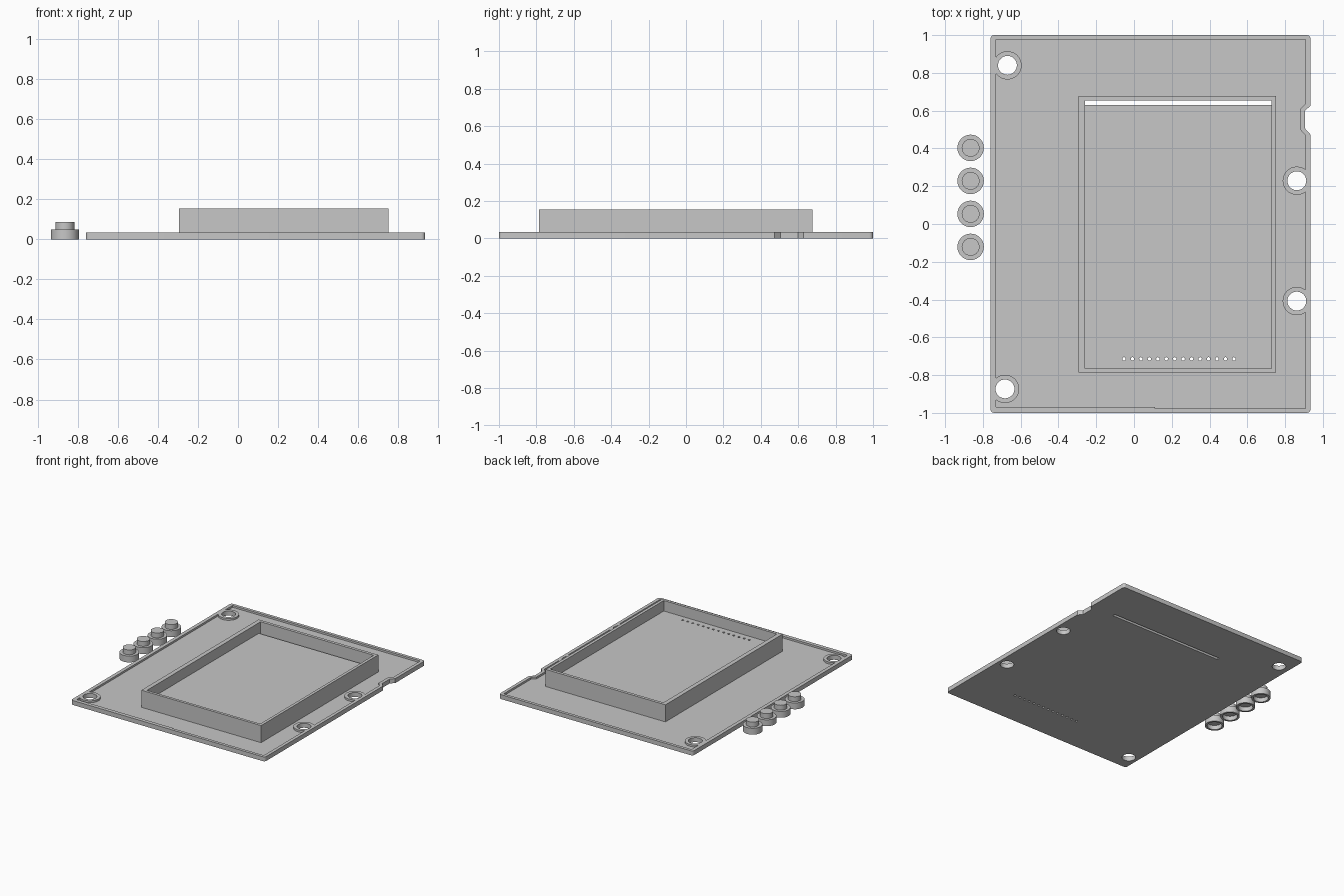
import bpy, bmesh, math

if "Cube" in bpy.data.objects:
    bpy.data.objects.remove(bpy.data.objects["Cube"])

FLOOR, RIM, SHELF, TOP = 0.02, 0.035, 0.072, 0.155

grey = bpy.data.materials.new("plain grey")
grey.diffuse_color = (0.57, 0.57, 0.57, 1)
grey.use_nodes = True
grey.node_tree.nodes["Principled BSDF"].inputs["Base Color"].default_value = grey.diffuse_color


def prism(name, pts, z0, z1):
    """Extrude a counter-clockwise xy outline from z0 to z1."""
    bm = bmesh.new()
    face = bm.faces.new([bm.verts.new((x, y, z0)) for x, y in pts])
    up = bmesh.ops.extrude_face_region(bm, geom=[face])["geom"]
    bmesh.ops.translate(bm, vec=(0, 0, z1 - z0),
                        verts=[v for v in up if isinstance(v, bmesh.types.BMVert)])
    bmesh.ops.recalc_face_normals(bm, faces=bm.faces)
    me = bpy.data.meshes.new(name)
    bm.to_mesh(me)
    bm.free()
    me.materials.append(grey)
    ob = bpy.data.objects.new(name, me)
    bpy.context.collection.objects.link(ob)
    return ob


def rect(x0, x1, y0, y1):
    return [(x0, y0), (x1, y0), (x1, y1), (x0, y1)]


def circle(x, y, r, n=32):
    return [(x + r * math.cos(2 * math.pi * i / n),
             y + r * math.sin(2 * math.pi * i / n)) for i in range(n)]


def arc(x, y, r, start, n=5):
    return [(x + r * math.cos(start + i * math.pi / 2 / n),
             y + r * math.sin(start + i * math.pi / 2 / n)) for i in range(n + 1)]


def boolean(target, operation, *others):
    """Apply a boolean with each other object, then discard it."""
    for c in others:
        mod = target.modifiers.new("bool", 'BOOLEAN')
        mod.operation, mod.solver, mod.object = operation, 'EXACT', c
        bpy.context.view_layer.update()
        dg = bpy.context.evaluated_depsgraph_get()
        me = bpy.data.meshes.new_from_object(target.evaluated_get(dg))
        target.modifiers.clear()
        target.data = me
        bpy.data.objects.remove(c)


def cut(target, *cutters):
    boolean(target, 'DIFFERENCE', *cutters)


def smooth(ob):
    bpy.ops.object.select_all(action='DESELECT')
    ob.select_set(True)
    bpy.context.view_layer.objects.active = ob
    bpy.ops.object.shade_smooth_by_angle(angle=math.radians(30))


# Base plate with rounded corners and a side notch
X0, X1, R = -0.76, 0.935, 0.02
outline = (arc(X0 + R, -1 + R, R, math.pi) + arc(X1 - R, -1 + R, R, 1.5 * math.pi)
           + [(X1, 0.473), (0.906, 0.505), (0.906, 0.6), (X1, 0.627)]
           + arc(X1 - R, 1 - R, R, 0) + arc(X0 + R, 1 - R, R, math.pi / 2))
plate = prism("base_plate", outline, 0, RIM)

# Recess leaving a thin raised rim and round bosses at the screw holes
recess = prism("recess_cutter",
               [(-0.731, -0.97), (0.11, -0.97), (0.11, -0.976), (0.909, -0.976),
                (0.909, 0.467), (0.88, 0.5), (0.88, 0.61), (0.909, 0.637),
                (0.909, 0.976), (-0.731, 0.976)], FLOOR, 0.1)
screws = [(-0.67, 0.84), (-0.683, -0.873), (0.862, 0.229), (0.862, -0.408)]
cut(recess, *[prism("boss_cutter", circle(x, y, 0.075), 0, 0.2) for x, y in screws])
cut(plate, recess)
cut(plate, *[prism("screw_cutter", circle(x, y, 0.05), -0.1, 0.2) for x, y in screws])

# Screen frame walls around a raised shelf, merged into the plate
frame = prism("screen_frame", rect(-0.294, 0.752, -0.786, 0.677), FLOOR - 0.005, TOP)
cut(frame, prism("frame_cutter", rect(-0.26, 0.729, -0.764, 0.653), SHELF, 0.3))
boolean(plate, 'UNION', frame)

# Cable slot and row of pin holes, through shelf and plate
cut(plate, prism("slot_cutter", rect(-0.26, 0.729, 0.631, 0.653), -0.1, 0.2))
cut(plate, *[prism("pin_cutter", circle(-0.053 + i * 0.582 / 13, -0.714, 0.009, 12), -0.1, 0.2)
             for i in range(14)])
smooth(plate)


# Loose push buttons: stepped profile turned around z, hollow underneath
def button(name, x, y, n=32):
    profile = [(0.054, 0), (0.07, 0), (0.07, 0.05), (0.047, 0.05), (0.047, 0.088)]
    bm = bmesh.new()
    rings = [[bm.verts.new((px, py, z)) for px, py in circle(x, y, r, n)]
             for r, z in profile + [(0.054, 0.034)]]
    for a, b in zip(rings[:4], rings[1:5]):
        for i in range(n):
            j = (i + 1) % n
            bm.faces.new((a[i], a[j], b[j], b[i]))
    for i in range(n):
        j = (i + 1) % n
        bm.faces.new((rings[0][j], rings[0][i], rings[5][i], rings[5][j]))
    bm.faces.new(rings[4])
    bm.faces.new(rings[5][::-1])
    bmesh.ops.recalc_face_normals(bm, faces=bm.faces)
    me = bpy.data.meshes.new(name)
    bm.to_mesh(me)
    bm.free()
    me.materials.append(grey)
    ob = bpy.data.objects.new(name, me)
    bpy.context.collection.objects.link(ob)
    smooth(ob)


for k in range(4):
    button(f"button_{k + 1}", -0.865, 0.403 - k * 0.1747)
